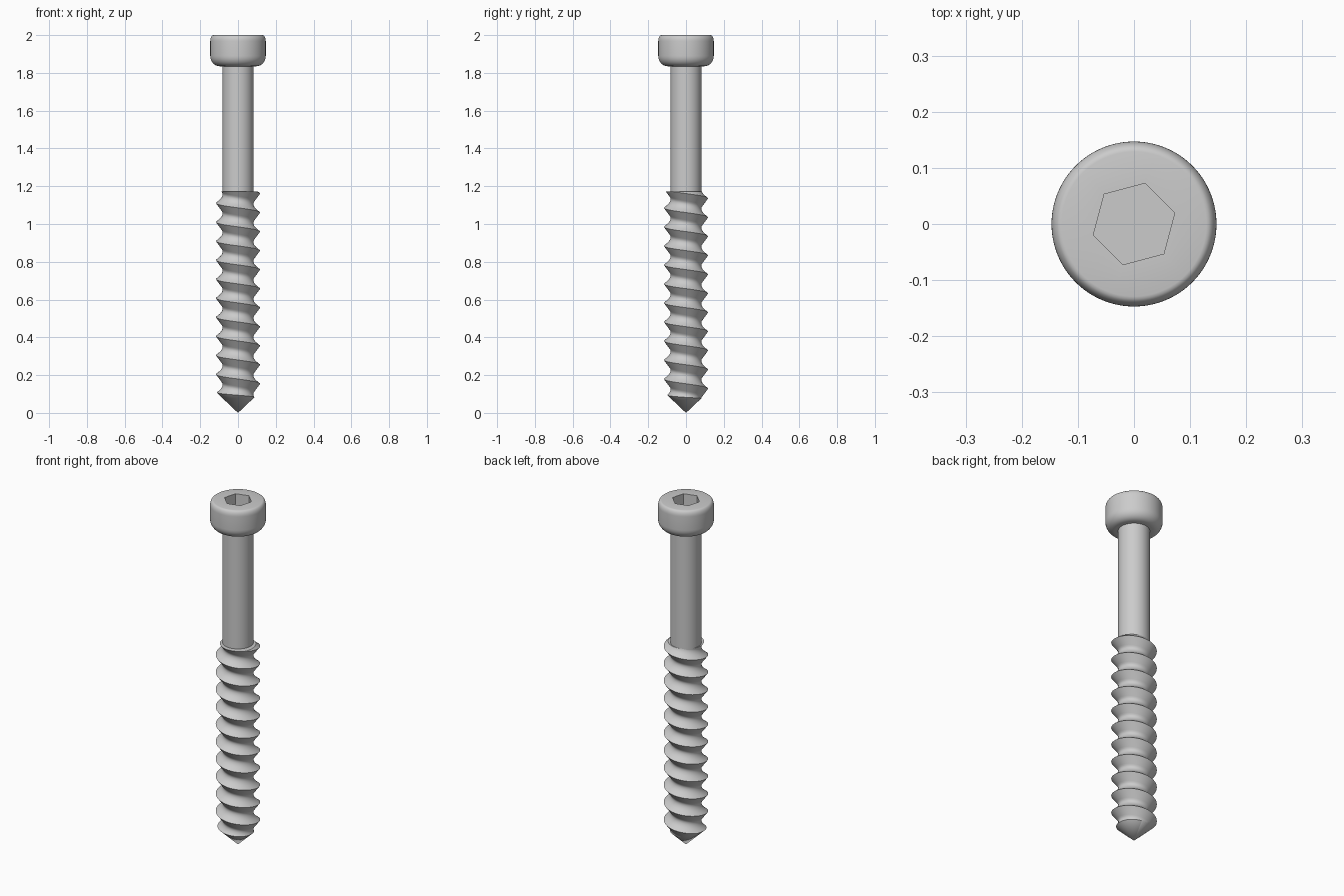
import bpy, bmesh
from math import sin, cos, pi, radians

if "Cube" in bpy.data.objects:
    bpy.data.objects.remove(bpy.data.objects["Cube"])


def make_object(name, bm):
    bmesh.ops.recalc_face_normals(bm, faces=bm.faces)
    mesh = bpy.data.meshes.new(name)
    bm.to_mesh(mesh)
    bm.free()
    ob = bpy.data.objects.new(name, mesh)
    bpy.context.collection.objects.link(ob)
    return ob


def lathe(name, profile, sides, start=0.0):
    """Revolve (radius, z) points around the z axis."""
    bm = bmesh.new()
    verts = [bm.verts.new((r * cos(start), r * sin(start), z)) for r, z in profile]
    edges = [bm.edges.new(pair) for pair in zip(verts, verts[1:])]
    bmesh.ops.spin(bm, geom=verts + edges, cent=(0, 0, 0), axis=(0, 0, 1),
                   angle=2 * pi, steps=sides, use_merge=True)
    bmesh.ops.remove_doubles(bm, verts=bm.verts, dist=1e-5)
    return make_object(name, bm)


def select_only(ob):
    bpy.ops.object.select_all(action='DESELECT')
    ob.select_set(True)
    bpy.context.view_layer.objects.active = ob


def boolean(ob, cutter, operation):
    mod = ob.modifiers.new("cut", 'BOOLEAN')
    mod.operation, mod.object, mod.solver = operation, cutter, 'EXACT'
    select_only(ob)
    bpy.ops.object.modifier_apply(modifier=mod.name)
    bpy.data.objects.remove(cutter)


def smooth(ob, angle=30):
    select_only(ob)
    bpy.ops.object.shade_smooth_by_angle(angle=radians(angle))


def arc(cx, cz, rx, rz, a0, a1, n=8):
    return [(cx + rx * cos(radians(a0 + (a1 - a0) * i / n)),
             cz + rz * sin(radians(a0 + (a1 - a0) * i / n))) for i in range(n + 1)]


# Rounded head with a hexagonal socket
head = lathe("head", [(0, 1.835)] + arc(0.097, 1.89, 0.05, 0.055, -90, 0)
             + arc(0.129, 1.968, 0.018, 0.032, 0, 75, 6) + [(0.129, 2.0), (0, 2.0)], 96)
socket = lathe("socket_cutter", [(0, 1.9), (0.075, 1.9), (0.075, 2.1), (0, 2.1)],
               6, radians(15))
boolean(head, socket, 'DIFFERENCE')
smooth(head)

# Plain shank
shank = lathe("shank", [(0, 1.16), (0.082, 1.16), (0.082, 1.845), (0, 1.845)], 96)
smooth(shank)

# Left-handed helical thread: one pitch of (radius, height above crest)
PITCH, SIDES, TURNS = 0.1007, 96, 17
tooth = [(0.117, 0.0), (0.104, 0.010), (0.094, 0.019), (0.087, 0.028),
         (0.083, 0.037), (0.081, 0.046), (0.083, 0.055), (0.088, 0.062)]
P = len(tooth)
bm = bmesh.new()
columns = []
for i in range(SIDES):
    a = 2 * pi * i / SIDES
    base = 0.255 - PITCH * (i / SIDES + 4)
    columns.append([bm.verts.new((r * cos(a), r * sin(a), base + k * PITCH + u))
                    for k in range(TURNS) for r, u in tooth])
for i in range(SIDES):
    here, after = columns[i], columns[(i + 1) % SIDES]
    shift = P if i == SIDES - 1 else 0
    for m in range(shift, P * TURNS - 1):
        bm.faces.new((here[m], after[m - shift], after[m - shift + 1], here[m + 1]))
for z, direction in ((-0.03, -1), (1.25, 1)):
    bmesh.ops.bisect_plane(bm, geom=bm.verts[:] + bm.edges[:] + bm.faces[:],
                           plane_co=(0, 0, z), plane_no=(0, 0, direction), clear_outer=True)
bmesh.ops.holes_fill(bm, edges=[e for e in bm.edges if e.is_boundary], sides=0)
thread = make_object("thread", bm)

# Trim the thread to a conical point and a flat top
envelope = lathe("thread_envelope", [(0, 0), (0.2, 0.19), (0.2, 1.172), (0, 1.172)], 96)
boolean(thread, envelope, 'INTERSECT')
smooth(thread, 35)
